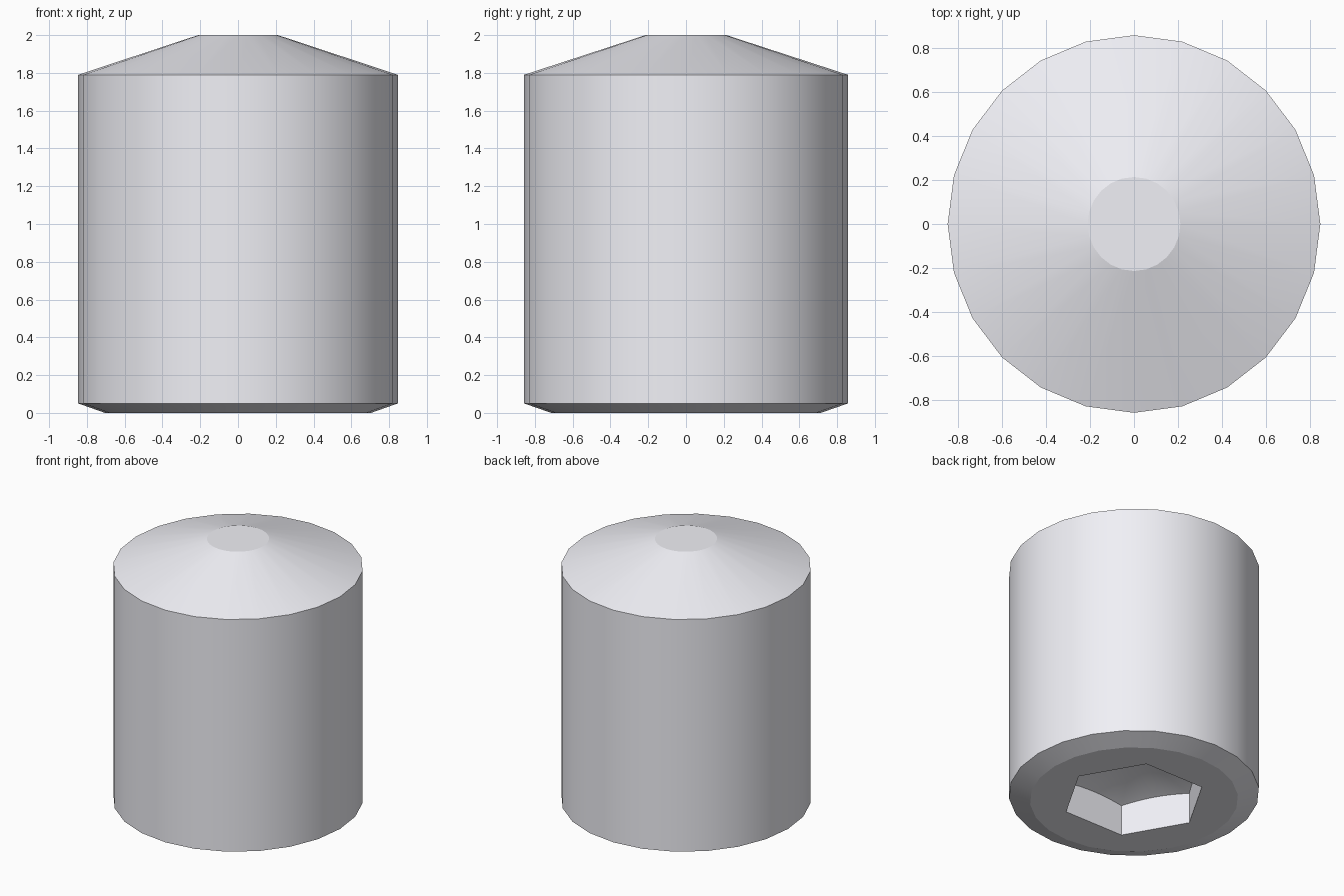
import bpy, bmesh, math
from mathutils import Matrix

if "Cube" in bpy.data.objects:
    bpy.data.objects.remove(bpy.data.objects["Cube"])

SIDES = 24
RX, RY = 0.846, 0.857          # body is very slightly oval


def make_object(name, bm):
    bmesh.ops.recalc_face_normals(bm, faces=bm.faces)
    mesh = bpy.data.meshes.new(name)
    bm.to_mesh(mesh)
    bm.free()
    ob = bpy.data.objects.new(name, mesh)
    bpy.context.collection.objects.link(ob)
    return ob


def add_boolean(ob, cutter, operation):
    mod = ob.modifiers.new(operation.title(), 'BOOLEAN')
    mod.operation = operation
    mod.solver = 'EXACT'
    mod.object = cutter
    cutter.hide_render = True
    bpy.context.view_layer.objects.active = ob
    bpy.ops.object.modifier_apply(modifier=mod.name)
    bpy.data.objects.remove(cutter)


# Screw body: rings of (radius factor, height) joined into a closed solid
profile = [(0.832, 0), (1, 0.05), (1, 1.79), (0.249, 2)]
bm = bmesh.new()
rings = []
for f, z in profile:
    rings.append([bm.verts.new((RX * f * math.cos(a), RY * f * math.sin(a), z))
                  for a in (2 * math.pi * i / SIDES for i in range(SIDES))])
for low, high in zip(rings, rings[1:]):
    for i in range(SIDES):
        j = (i + 1) % SIDES
        bm.faces.new((low[i], low[j], high[j], high[i]))
bm.faces.new(rings[0][::-1])
bm.faces.new(rings[-1])
body = make_object("set_screw_body", bm)

# Hex socket cutter: six corners, one of them on the x axis
bm = bmesh.new()
corners = [bm.verts.new((0.49 * math.cos(math.pi * i / 3),
                         0.49 * math.sin(math.pi * i / 3), -0.1)) for i in range(6)]
face = bm.faces.new(corners)
top = bmesh.ops.extrude_face_region(bm, geom=[face])["geom"]
bmesh.ops.translate(bm, vec=(0, 0, 0.8),
                    verts=[v for v in top if isinstance(v, bmesh.types.BMVert)])
socket = make_object("hex_socket_cutter", bm)

# Conical socket floor
slope, apex, base = 0.3, 0.377, -0.2
bm = bmesh.new()
bmesh.ops.create_cone(bm, cap_ends=True, segments=48,
                      radius1=(apex - base) / slope, radius2=0, depth=apex - base,
                      matrix=Matrix.Translation((0, 0, (apex + base) / 2)))
drill = make_object("socket_floor_cone", bm)

add_boolean(socket, drill, 'INTERSECT')
add_boolean(body, socket, 'DIFFERENCE')

# Bright steel
steel = bpy.data.materials.new("bright_steel")
steel.diffuse_color = (0.88, 0.88, 0.93, 1)
steel.use_nodes = True
steel.node_tree.nodes["Principled BSDF"].inputs["Base Color"].default_value = steel.diffuse_color
body.data.materials.clear()
body.data.materials.append(steel)

# Smooth sides, crisp chamfer and socket edges
bpy.ops.object.select_all(action='DESELECT')
body.select_set(True)
bpy.context.view_layer.objects.active = body
bpy.ops.object.shade_smooth_by_angle(angle=math.radians(17))
